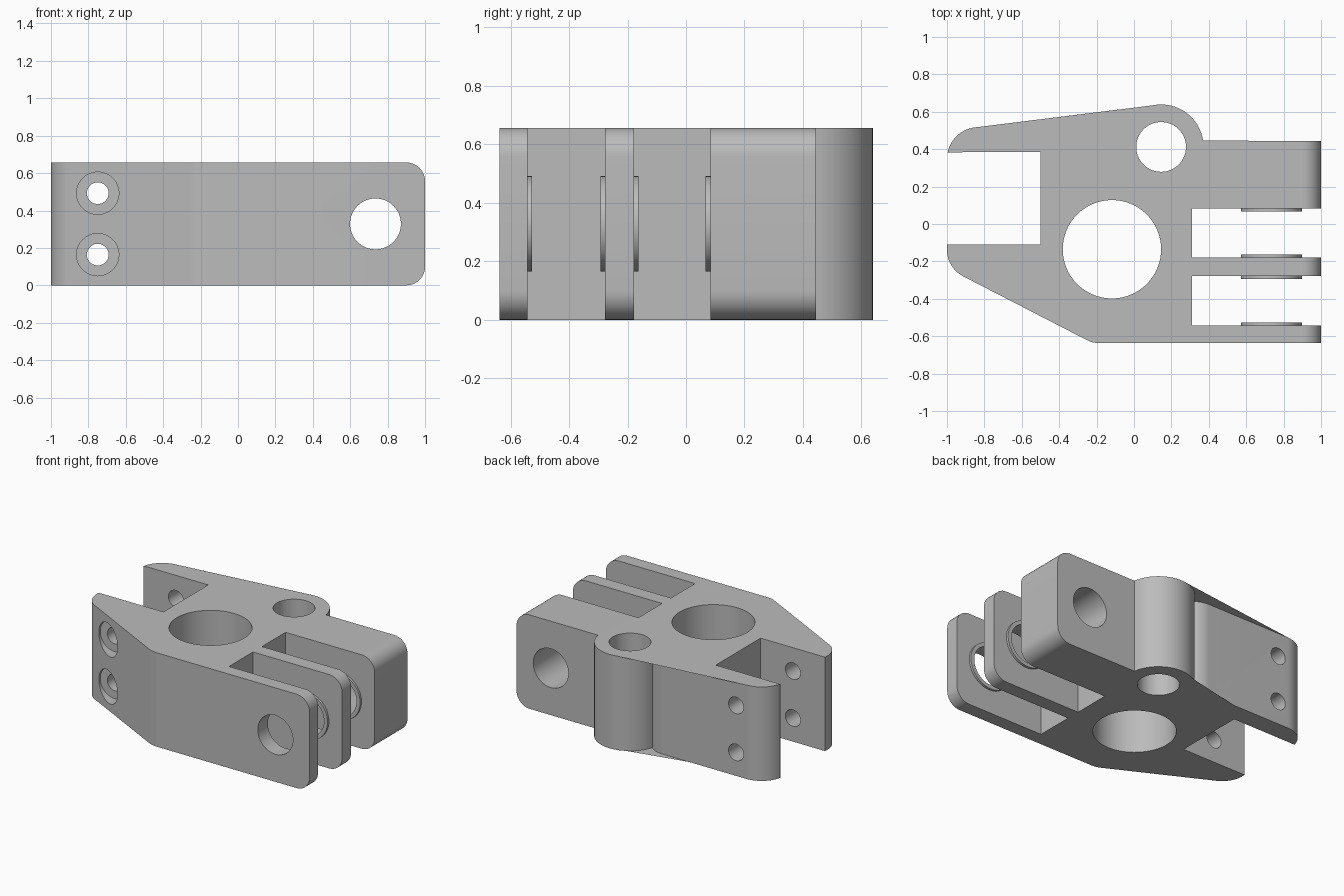
import bpy, bmesh, math
from mathutils import Vector

HEIGHT = 0.657
BOSS, BOSS_R = Vector((0.145, 0.412)), 0.227
PIN_X, PIN_Z, PIN_R = 0.735, HEIGHT / 2, 0.136

cube = bpy.data.objects.get("Cube")
if cube:
    bpy.data.objects.remove(cube, do_unlink=True)

steel = bpy.data.materials.new("plain_grey")
steel.use_nodes = True
grey = (0.5, 0.5, 0.5, 1)
steel.diffuse_color = grey
steel.node_tree.nodes["Principled BSDF"].inputs["Base Color"].default_value = grey


def fillet(prev, corner, nxt, radius, steps=12):
    """Points of an arc that rounds one corner of the outline."""
    a, b = (prev - corner).normalized(), (nxt - corner).normalized()
    half = a.angle(b) / 2
    reach = radius / math.tan(half)
    centre = corner + (a + b).normalized() * radius / math.sin(half)
    start, end = corner + a * reach - centre, corner + b * reach - centre
    sweep = start.angle(end)
    return [centre + (start * math.sin(sweep * (1 - i / steps))
                      + end * math.sin(sweep * i / steps)) / math.sin(sweep)
            for i in range(steps + 1)]


def arc(centre, radius, a0, a1, steps):
    return [centre + radius * Vector((math.cos(a), math.sin(a)))
            for a in (math.radians(a0 + (a1 - a0) * i / steps) for i in range(steps + 1))]


def cut(body, location, radius, depth, along_y=False):
    """Bore a round hole, then discard the cutter."""
    bpy.ops.mesh.primitive_cylinder_add(
        vertices=64, radius=radius, depth=depth, location=location,
        rotation=(math.pi / 2 if along_y else 0, 0, 0))
    cutter = bpy.context.object
    cutter.hide_render = True
    mod = body.modifiers.new("bore", 'BOOLEAN')
    mod.operation, mod.solver, mod.object = 'DIFFERENCE', 'EXACT', cutter
    bpy.context.view_layer.objects.active = body
    bpy.ops.object.modifier_apply(modifier=mod.name)
    bpy.data.objects.remove(cutter, do_unlink=True)


def finish(name, bm):
    bmesh.ops.recalc_face_normals(bm, faces=bm.faces)
    mesh = bpy.data.meshes.new(name)
    bm.to_mesh(mesh)
    bm.free()
    mesh.materials.append(steel)
    obj = bpy.data.objects.new(name, mesh)
    bpy.context.collection.objects.link(obj)
    return obj


def smooth(obj):
    bpy.ops.object.select_all(action='DESELECT')
    obj.select_set(True)
    bpy.context.view_layer.objects.active = obj
    bpy.ops.object.shade_smooth_by_angle(angle=math.radians(30))


# Plan outline: fork arms, slots, rounded corners and hinge boss
right_side = [(0.31, -0.542), (0.31, -0.277), (1, -0.277), (1, -0.178),
              (0.31, -0.178), (0.31, 0.083), (1, 0.083), (1, 0.445)]
left_side = [(-0.02, 0.427, 0), (-0.1175, 0.518, 0.16), (-0.84, 0.518, 0),
             (-1, 0.385, 0), (-0.5, 0.385, 0), (-0.5, -0.11, 0), (-1, -0.11, 0),
             (-1, -0.235, 0.16), (-0.22, -0.637, 0.15), (1, -0.637, 0), (1, -0.542, 0)]
outline = arc(BOSS, BOSS_R, 8.4, 164, 40)
for i, (x, y, r) in enumerate(left_side):
    p = Vector((x, y))
    if r:
        outline += fillet(Vector(left_side[i - 1][:2]), p, Vector(left_side[i + 1][:2]), r)
    elif x == -0.84:
        # Rounded tip of the rear arm
        outline += arc(Vector((-0.83, 0.348)), 0.17, 90, 168, 14)
    elif i and (x, y) != (-1, 0.385):
        outline.append(p)
    elif i:
        outline.append(p)
outline += [Vector(p) for p in right_side]

# Bracket body
bm = bmesh.new()
base = bm.faces.new([bm.verts.new((p.x, p.y, 0)) for p in outline])
top = bmesh.ops.extrude_face_region(bm, geom=[base])
bmesh.ops.translate(bm, vec=(0, 0, HEIGHT),
                    verts=[v for v in top["geom"] if isinstance(v, bmesh.types.BMVert)])
tips = [e for e in bm.edges if all(v.co.x > 0.999 for v in e.verts)
        and abs(e.verts[0].co.z - e.verts[1].co.z) < 0.01]
bmesh.ops.bevel(bm, geom=tips, offset=0.1, segments=10, profile=0.5, affect='EDGES')
body = finish("bracket_body", bm)

# Upright bores, cross pin hole and countersunk bolt holes
cut(body, (-0.118, -0.135, HEIGHT / 2), 0.263, 2)
cut(body, (BOSS.x, BOSS.y, HEIGHT / 2), 0.133, 2)
cut(body, (PIN_X, 0, PIN_Z), PIN_R, 2, True)
for z in (HEIGHT / 4, HEIGHT * 3 / 4):
    cut(body, (-0.75, 0, z), 0.058, 2, True)
    cut(body, (-0.75, -0.59, z), 0.113, 0.6, True)
smooth(body)

# Thin raised rings around the pin hole
for name, y, side in (("rear_ring", 0.083, -1), ("middle_rear_ring", -0.178, 1),
                      ("middle_front_ring", -0.277, -1), ("front_ring", -0.542, 1)):
    bm = bmesh.new()
    section = [bm.verts.new((PIN_X + r, y + d * side, PIN_Z))
               for r, d in ((PIN_R, 0), (0.163, 0), (0.163, 0.016), (PIN_R, 0.016))]
    loop = [bm.edges.new((section[i - 1], section[i])) for i in range(4)]
    bmesh.ops.spin(bm, geom=section + loop, cent=(PIN_X, y, PIN_Z), axis=(0, 1, 0),
                   angle=math.tau, steps=64, use_merge=True)
    bmesh.ops.remove_doubles(bm, verts=bm.verts, dist=0.0001)
    smooth(finish(name, bm))
